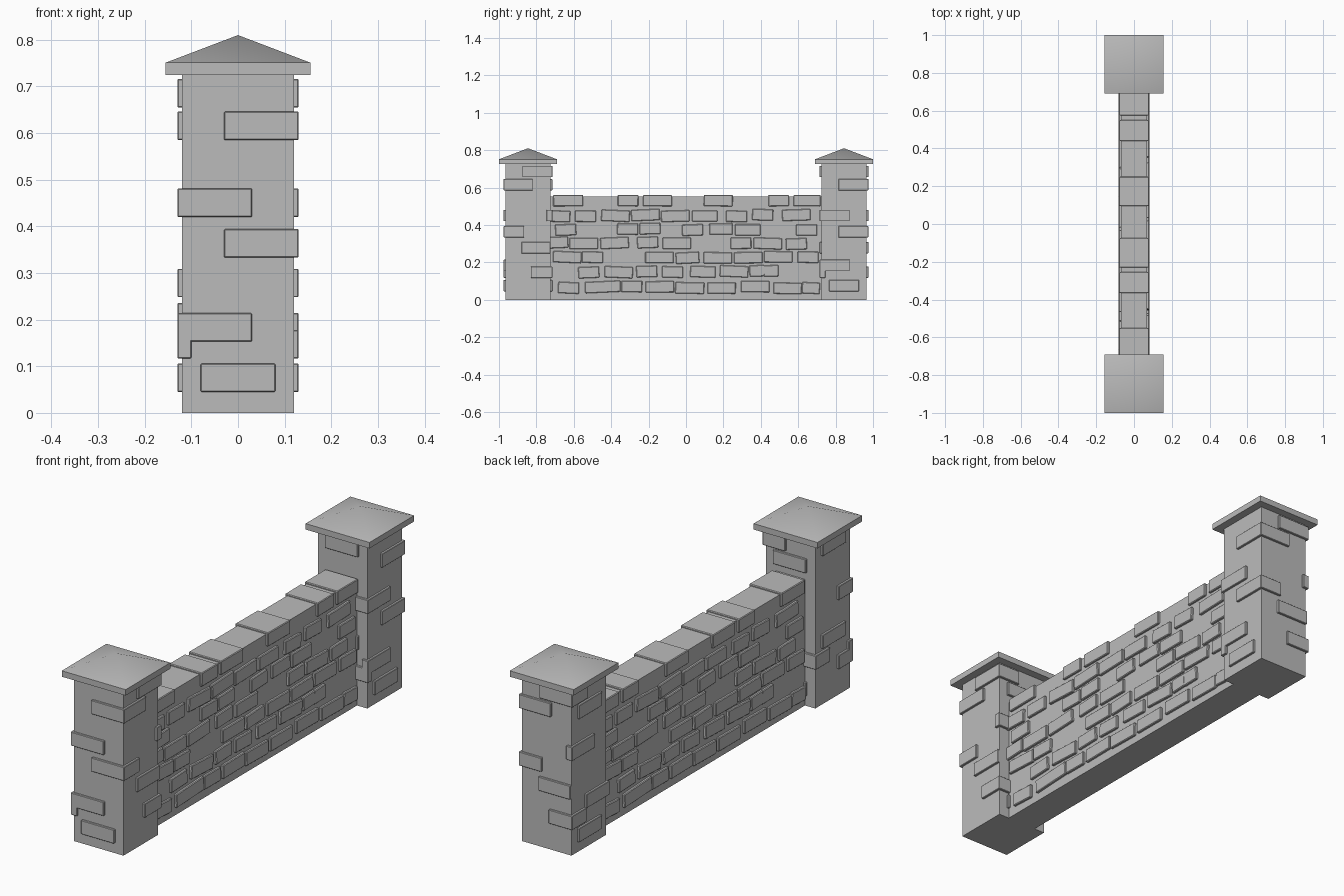
import bpy, bmesh, math, random
from mathutils import Matrix, Vector

if "Cube" in bpy.data.objects:
    bpy.data.objects.remove(bpy.data.objects["Cube"])

random.seed(4)
stone = bpy.data.materials.new("grey stone")
stone.diffuse_color = (0.5, 0.5, 0.5, 1)
stone.use_nodes = True
stone.node_tree.nodes["Principled BSDF"].inputs["Base Color"].default_value = stone.diffuse_color


def finish(name, bm):
    me = bpy.data.meshes.new(name)
    bm.normal_update()
    bm.to_mesh(me)
    bm.free()
    me.materials.append(stone)
    ob = bpy.data.objects.new(name, me)
    bpy.context.collection.objects.link(ob)
    return ob


def box(bm, lo, hi, bevel=0, tilt=0, turn=None):
    """Box between two corners, tilted about x and then moved by turn."""
    lo, hi = Vector(lo), Vector(hi)
    m = Matrix.Translation((lo + hi) / 2) @ Matrix.Rotation(tilt, 4, 'X') @ Matrix.Diagonal((*(hi - lo), 1))
    tmp = bmesh.new()
    bmesh.ops.create_cube(tmp, size=1, matrix=(turn or Matrix()) @ m)
    if bevel:
        bmesh.ops.bevel(tmp, geom=tmp.edges[:], offset=bevel, segments=1, affect='EDGES')
    me = bpy.data.meshes.new("tmp")
    tmp.to_mesh(me)
    tmp.free()
    bm.from_mesh(me)
    bpy.data.meshes.remove(me)


# Wall core
bm = bmesh.new()
box(bm, (-0.07, -0.73, 0), (0.07, 0.73, 0.553))
finish("wall_core", bm)

# Wall stones: centre height and (centre, width) along the wall for each course
L, S = 0.152, 0.112
courses = [
    (0.450, [(-.675, S), (-.537, S), (-.377, L), (-.217, L), (-.057, L), (.10, .135), (.27, S), (.41, S), (.59, L)]),
    (0.377, [(-.643, S), (-.312, S), (-.193, S), (.035, S), (.187, .125), (.33, .135), (.645, S)]),
    (0.303, [(-.68, .10), (-.547, L), (-.382, L), (-.205, S), (-.05, L), (.293, S), (.437, L), (.59, S)]),
    (0.227, [(-.635, L), (-.50, S), (-.142, L), (.008, .125), (.17, L), (.333, L), (.493, L), (.652, S)]),
    (0.150, [(-.52, S), (-.36, L), (-.21, S), (-.072, S), (.09, .135), (.257, L), (.38, .08), (.455, .08)]),
    (0.066, [(-.628, S), (-.445, .19), (-.29, S), (-.14, L), (.02, .155), (.19, L), (.37, L), (.543, L), (.668, .095)]),
]
half_turn = Matrix.Rotation(math.pi, 4, 'Z')
bm = bmesh.new()
for z, row in courses:
    for y, w in row:
        t, dz = random.uniform(-0.05, 0.05), random.uniform(-0.005, 0.005)
        for turn in (Matrix(), half_turn):
            box(bm, (0.05, y - w / 2, z - .03 + dz), (0.081, y + w / 2, z + .03 + dz), .003, t, turn)
finish("wall_stones", bm)

# Top course stones run through the full width
bm = bmesh.new()
for y0, y1 in ((-.71, -.55), (-.365, -.255), (-.23, -.075), (.095, .25), (.44, .55), (.575, .72)):
    box(bm, (-0.08, y0, .5), (0.08, y1, .56), .003, random.uniform(-.01, .01))
finish("wall_top_stones", bm)

# Pillar stones by face: (bottom height, start, end) measured left to right on the face
faces = [
    [(.585, -.03, .13), (.42, -.13, .03), (.333, -.03, .13), (.153, -.13, .03), (.045, -.08, .08)],
    [(.655, -.03, .125), (.585, -.13, .025), (.333, -.13, -.02), (.248, -.035, .12), (.117, .015, .13)],
    [(.655, -.13, -.02), (.585, -.08, .08), (.42, -.13, .03), (.175, -.03, .13), (.117, -.13, -.03), (.045, -.08, .08)],
    [(.655, -.08, .08), (.42, .03, .13), (.248, -.08, .08), (.175, -.13, -.03), (.117, .03, .13)],
]
for name, y, spin in (("front", -.845, 0), ("back", .845, math.pi / 2)):
    place = Matrix.Translation((0, y, 0)) @ Matrix.Rotation(spin, 4, 'Z')
    bm = bmesh.new()
    box(bm, (-.12, -.12, 0), (.12, .12, .73), turn=place)
    finish(name + "_pillar", bm)
    bm = bmesh.new()
    for i, face in enumerate(faces):
        turn = place @ Matrix.Rotation(i * math.pi / 2, 4, 'Z')
        for z, a, b in face:
            box(bm, (a, -.13, z), (b, -.10, z + .061), .002, turn=turn)
    finish(name + "_pillar_stones", bm)

    # Cap slab with a low pyramid on top
    bm = bmesh.new()
    rings = [[bm.verts.new((sx * .155, y + sy * .155, z)) for sx, sy in ((-1, -1), (1, -1), (1, 1), (-1, 1))]
             for z in (.725, .751)]
    tip = bm.verts.new((0, y, .81))
    bm.faces.new(rings[0][::-1])
    for i in range(4):
        j = (i + 1) % 4
        bm.faces.new((rings[0][i], rings[0][j], rings[1][j], rings[1][i]))
        bm.faces.new((rings[1][i], rings[1][j], tip))
    cap = finish(name + "_pillar_cap", bm)
    bpy.context.view_layer.objects.active = cap
    cap.select_set(True)
    bpy.ops.object.shade_smooth_by_angle(angle=math.radians(32))
    cap.select_set(False)
